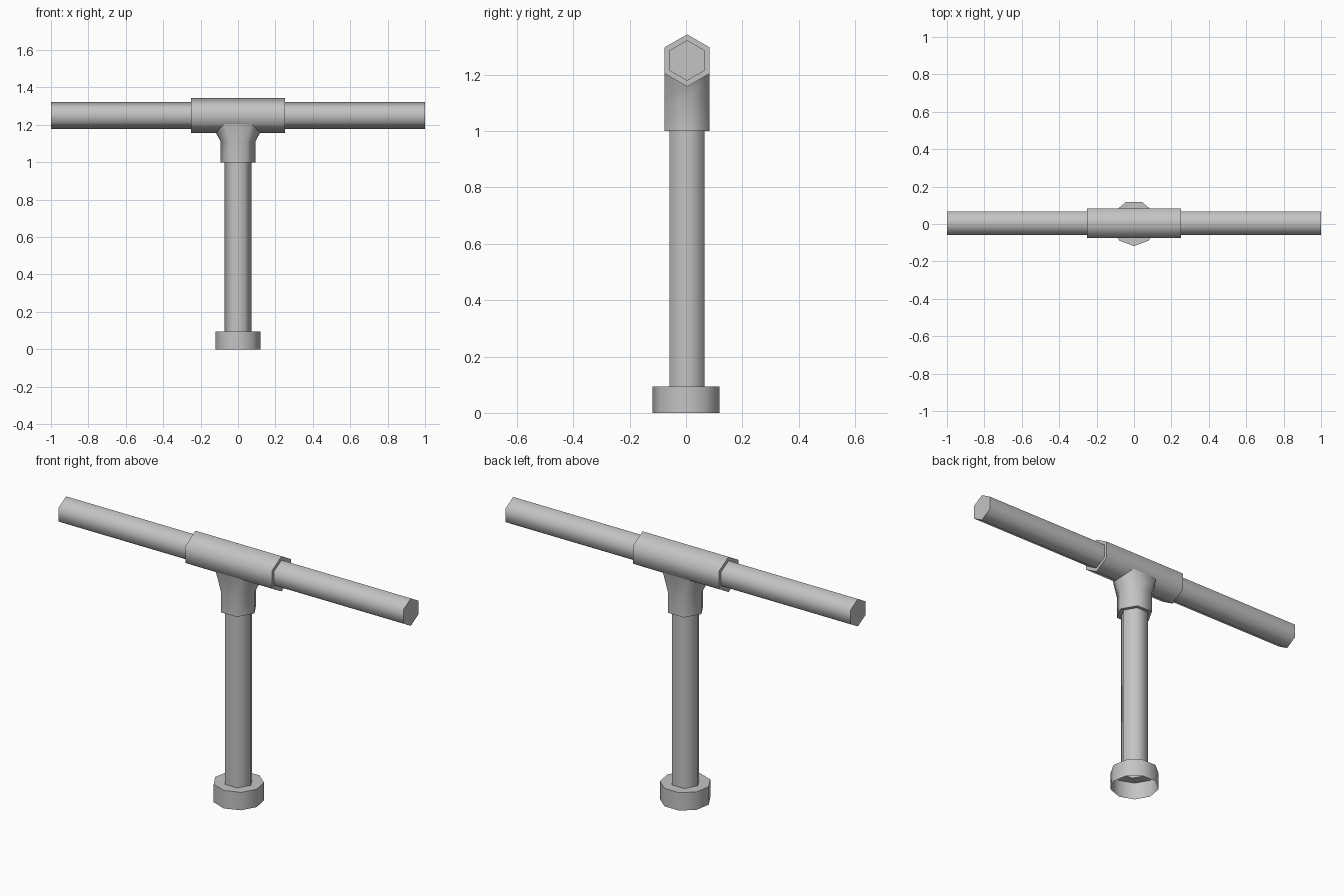
import bpy
import bmesh
from math import sin, cos, pi, radians
from mathutils import Vector

cube = bpy.data.objects.get("Cube")
if cube:
    bpy.data.objects.remove(cube, do_unlink=True)

GREY = (0.55, 0.55, 0.55, 1.0)
grey = bpy.data.materials.new("plain_grey")
grey.use_nodes = True
grey.diffuse_color = GREY
grey.node_tree.nodes["Principled BSDF"].inputs["Base Color"].default_value = GREY

CY = 0.004          # pipe axis offset in y
AXIS_Z = 1.25       # height of the crossbar
PIPE_R, SLEEVE_R, FOOT_R = 0.072, 0.0925, 0.122
FOOT_TOP = 0.094


def ring(bm, radius, pos, axis="z", sides=6, turn=0.0):
    """Loop of vertices around the x or z axis."""
    verts = []
    for i in range(sides):
        a = turn + 2 * pi * i / sides
        u, v = radius * cos(a), radius * sin(a)
        co = (u, CY + v, pos) if axis == "z" else (pos, CY + v, AXIS_Z + u)
        verts.append(bm.verts.new(co))
    return verts


def skin(bm, low, high):
    n = len(low)
    for i in range(n):
        j = (i + 1) % n
        bm.faces.new((low[i], low[j], high[j], high[i]))


def finish(bm, name):
    bmesh.ops.recalc_face_normals(bm, faces=bm.faces)
    mesh = bpy.data.meshes.new(name)
    bm.to_mesh(mesh)
    bm.free()
    mesh.materials.append(grey)
    obj = bpy.data.objects.new(name, mesh)
    bpy.context.collection.objects.link(obj)
    bpy.ops.object.select_all(action="DESELECT")
    obj.select_set(True)
    bpy.context.view_layer.objects.active = obj
    bpy.ops.object.shade_smooth_by_angle(angle=radians(65))
    return obj


def prism(name, radius, start, end, axis, cap_start=True):
    bm = bmesh.new()
    a, b = ring(bm, radius, start, axis), ring(bm, radius, end, axis)
    skin(bm, a, b)
    bm.faces.new(b)
    if cap_start:
        bm.faces.new(a)
    return finish(bm, name)


# Crossbar, its sleeve, and the upright pipe
prism("crossbar", PIPE_R, -1.0, 1.0, "x")
prism("crossbar_sleeve", SLEEVE_R, -0.25, 0.25, "x")
prism("upright_pipe", PIPE_R, FOOT_TOP, 1.1, "z", cap_start=False)

# Branch of the tee, flaring out where it meets the sleeve
bm = bmesh.new()
bottom = ring(bm, SLEEVE_R, 1.0)
neck = ring(bm, SLEEVE_R, 1.11)
flare = []
for v in neck:
    on_ridge = abs(v.co.y - CY) < 0.01
    side = 1 if v.co.x > 0 else -1
    reach = 0.118 if on_ridge else 0.075
    height = AXIS_Z - SLEEVE_R * (1.0 if on_ridge else 0.5)
    flare.append(bm.verts.new((side * reach, v.co.y, height)))
skin(bm, bottom, neck)
skin(bm, neck, flare)
bm.faces.new(bottom)
finish(bm, "tee_branch")

# Nine-sided foot cup, open below, with a hole for the pipe
bm = bmesh.new()
rim = ring(bm, FOOT_R, 0.0, sides=9, turn=-pi / 2)
top = ring(bm, FOOT_R, FOOT_TOP, sides=9, turn=-pi / 2)
hole = ring(bm, PIPE_R, FOOT_TOP)
skin(bm, rim, top)
edges = []
for loop in (top, hole):
    for i in range(len(loop)):
        pair = (loop[i - 1], loop[i])
        edges.append(bm.edges.get(pair) or bm.edges.new(pair))
bmesh.ops.triangle_fill(bm, use_beauty=True, edges=edges, normal=Vector((0, 0, 1)))
finish(bm, "foot_cup")
